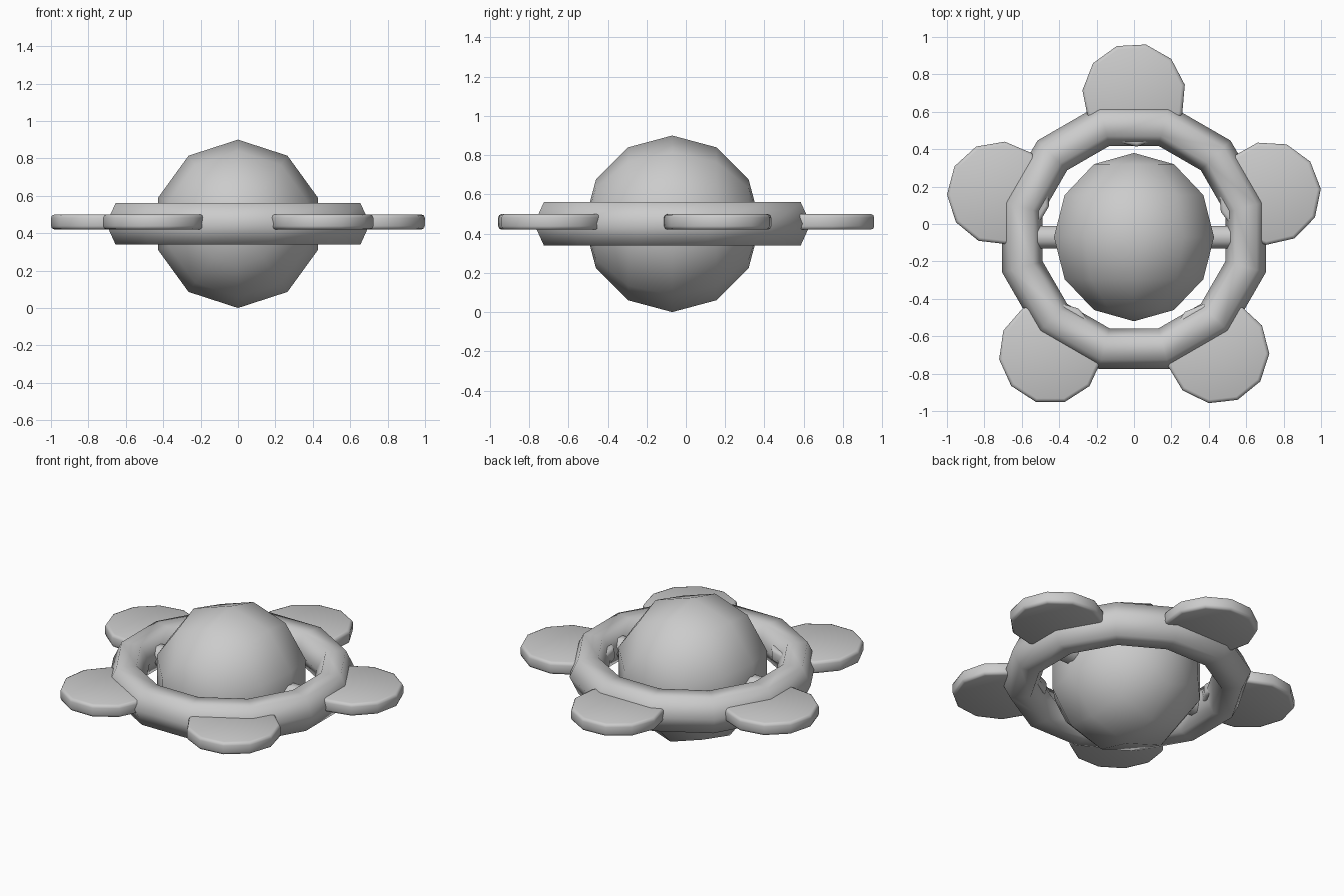
import bpy, bmesh
from math import cos, sin, radians, pi
from mathutils import Matrix

if "Cube" in bpy.data.objects:
    bpy.data.objects.remove(bpy.data.objects["Cube"])

CY, CZ = -0.07, 0.45      # shared centre of ball and ring


def make(name, bm, angle=50):
    bmesh.ops.recalc_face_normals(bm, faces=bm.faces)
    me = bpy.data.meshes.new(name)
    bm.to_mesh(me)
    bm.free()
    ob = bpy.data.objects.new(name, me)
    bpy.context.collection.objects.link(ob)
    bpy.ops.object.select_all(action='DESELECT')
    ob.select_set(True)
    bpy.context.view_layer.objects.active = ob
    bpy.ops.object.shade_smooth_by_angle(angle=radians(angle))
    return ob


# ball: low-poly sphere with its poles on the y axis
bm = bmesh.new()
bmesh.ops.create_uvsphere(bm, u_segments=10, v_segments=6, radius=0.45)
bmesh.ops.rotate(bm, verts=bm.verts, matrix=Matrix.Rotation(radians(90), 3, 'Z'))
bmesh.ops.rotate(bm, verts=bm.verts, matrix=Matrix.Rotation(radians(90), 3, 'X'))
# turn about the pole axis so that a vertex points straight up
top = max(bm.verts, key=lambda v: v.co.z)
if top.co.z < 0.449:
    bmesh.ops.rotate(bm, verts=bm.verts, matrix=Matrix.Rotation(radians(18), 3, 'Y'))
bmesh.ops.translate(bm, verts=bm.verts, vec=(0, CY, CZ))
make("ball", bm)

# ring: six-sided section swept round twelve sides, flats facing the axes
section = [(0.705, 0), (0.655, 0.11), (0.54, 0.11), (0.488, 0), (0.54, -0.11), (0.655, -0.11)]
N = 12
bm = bmesh.new()
loops = []
for i in range(N):
    a = 2 * pi * (i + 0.5) / N
    loops.append([bm.verts.new((r / cos(pi / N) * cos(a), CY + r / cos(pi / N) * sin(a), CZ + z))
                  for r, z in section])
for i in range(N):
    p, q = loops[i], loops[(i + 1) % N]
    for j in range(6):
        k = (j + 1) % 6
        bm.faces.new((p[j], q[j], q[k], p[k]))
make("ring", bm, 75)

# axle: holds the ball inside the ring
bm = bmesh.new()
bmesh.ops.create_cone(bm, cap_ends=True, segments=8, radius1=0.065, radius2=0.065, depth=1.14,
                      matrix=Matrix.Translation((0, CY, CZ)) @ Matrix.Rotation(radians(90), 4, 'Y')
                      @ Matrix.Rotation(radians(22.5), 4, 'Z'))
make("axle", bm)

# paddles: five rounded discs around the ring
for n in range(5):
    a = radians(90 + 72 * n)
    bm = bmesh.new()
    rim = [(0.277 * cos(radians(19.5) + 2 * pi * i / 11),
            0.277 * sin(radians(19.5) + 2 * pi * i / 11)) for i in range(11)]
    base = bm.faces.new([bm.verts.new((x, y, -0.04)) for x, y in rim])
    ext = bmesh.ops.extrude_face_region(bm, geom=[base], use_keep_orig=True)
    bmesh.ops.translate(bm, vec=(0, 0, 0.08),
                        verts=[v for v in ext["geom"] if isinstance(v, bmesh.types.BMVert)])
    bmesh.ops.recalc_face_normals(bm, faces=bm.faces)
    edges = [e for e in bm.edges if abs(e.verts[0].co.z - e.verts[1].co.z) < 1e-4]
    bmesh.ops.bevel(bm, geom=edges, offset=0.018, segments=2, profile=0.5, affect='EDGES')
    bmesh.ops.transform(bm, verts=bm.verts,
                        matrix=Matrix.Translation((0.76 * cos(a), CY + 0.76 * sin(a), 0.46))
                        @ Matrix.Rotation(a, 4, 'Z'))
    make(f"paddle_{n + 1}", bm)
